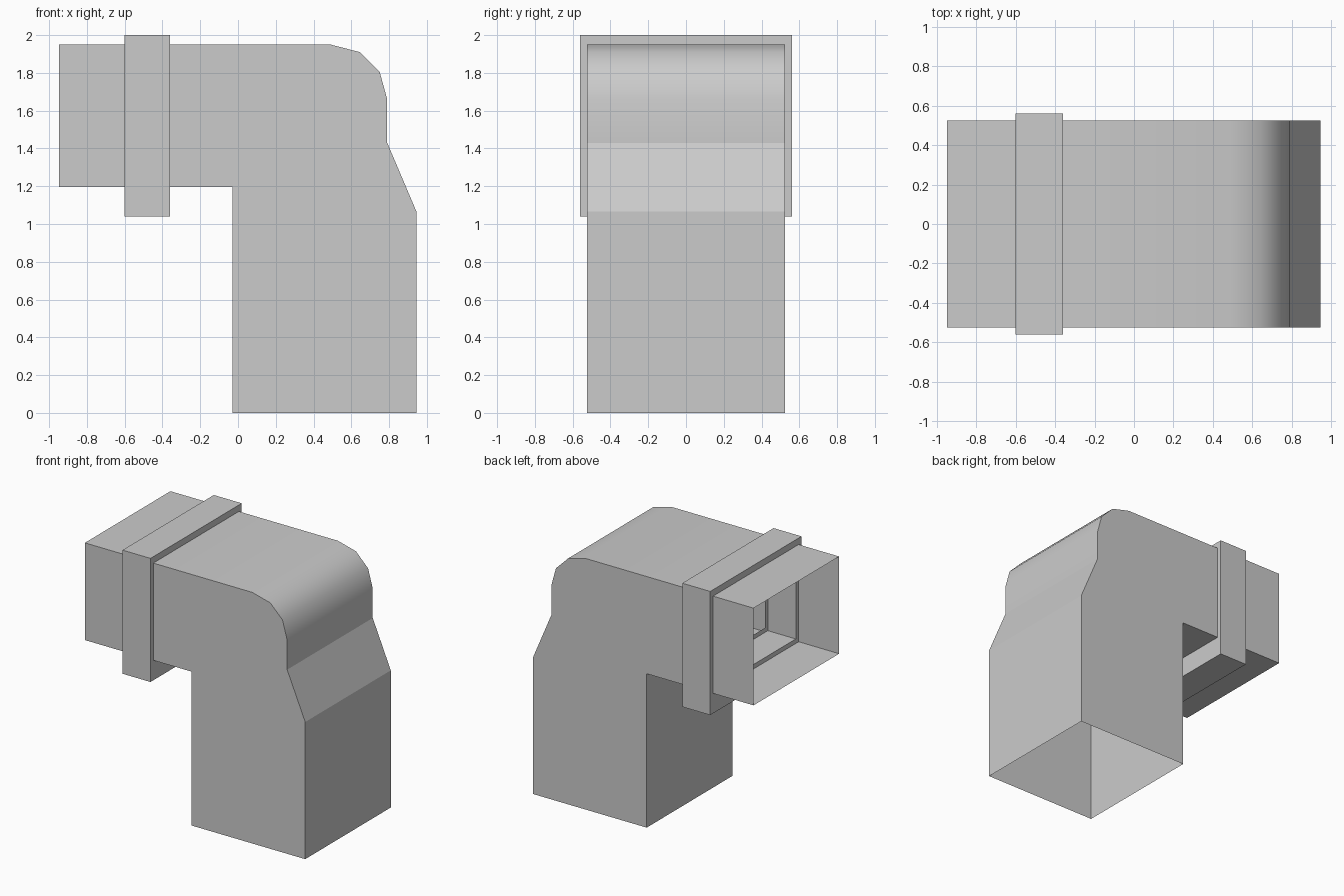
import bpy, bmesh

if "Cube" in bpy.data.objects:
    bpy.data.objects.remove(bpy.data.objects["Cube"])

W = 0.525                 # duct half width
Z0, Z1 = 1.195, 1.95      # horizontal duct floor and ceiling
X_END, X_A, X_B = -0.948, -0.60, -0.36   # open end, collar start, collar end


def finish(name, bm):
    mesh = bpy.data.meshes.new(name)
    bm.to_mesh(mesh)
    bm.free()
    ob = bpy.data.objects.new(name, mesh)
    bpy.context.collection.objects.link(ob)
    return ob


def ring(bm, x, half, low, high):
    """Rectangular loop of vertices across the duct."""
    return [bm.verts.new((x, y, z)) for y, z in
            ((-half, low), (half, low), (half, high), (-half, high))]


def inset_ring(bm, x, d):
    return ring(bm, x, W - d, Z0 + d, Z1 - d)


def bridge(bm, a, b):
    for i in range(4):
        j = (i + 1) % 4
        bm.faces.new((a[i], a[j], b[j], b[i]))


# Open inlet: thin sheet tube
bm = bmesh.new()
bridge(bm, inset_ring(bm, X_END, 0), inset_ring(bm, X_A, 0))
finish("inlet_duct", bm)

# Collar: flange with a slightly narrower tunnel
bm = bmesh.new()
loops = [ring(bm, X_A, 0.56, 1.04, 2.0), ring(bm, X_B, 0.56, 1.04, 2.0),
         inset_ring(bm, X_B, 0.035), inset_ring(bm, X_A, 0.035)]
for i in range(4):
    bridge(bm, loops[i], loops[(i + 1) % 4])
bmesh.ops.recalc_face_normals(bm, faces=bm.faces)
finish("collar", bm)

# Elbow: side profile swept across the width, open at the mouth and the foot
profile = [(X_B, Z1), (0.49, Z1), (0.645, 1.91), (0.75, 1.805), (0.79, 1.66),
           (0.79, 1.43), (0.945, 1.065), (0.945, 0), (-0.03, 0),
           (-0.03, Z0), (X_B, Z0)]
bm = bmesh.new()
front, back = [[bm.verts.new((x, y, z)) for x, z in profile] for y in (-W, W)]
bm.faces.new(front)
bm.faces.new(back[::-1])
n = len(profile)
for i in range(n - 1):
    if i == 7:            # open foot
        continue
    f = bm.faces.new((front[i], back[i], back[i + 1], front[i + 1]))
    f.smooth = i < 5      # rounded shoulder
# Lip inside the mouth
mouth = [front[-1], back[-1], back[0], front[0]]
bridge(bm, mouth, inset_ring(bm, X_B, 0.07))
bmesh.ops.recalc_face_normals(bm, faces=bm.faces)
soft = {frozenset((front[i], back[i])) for i in range(1, 5)}
for e in bm.edges:
    e.smooth = frozenset(e.verts) in soft
finish("elbow_duct", bm)
